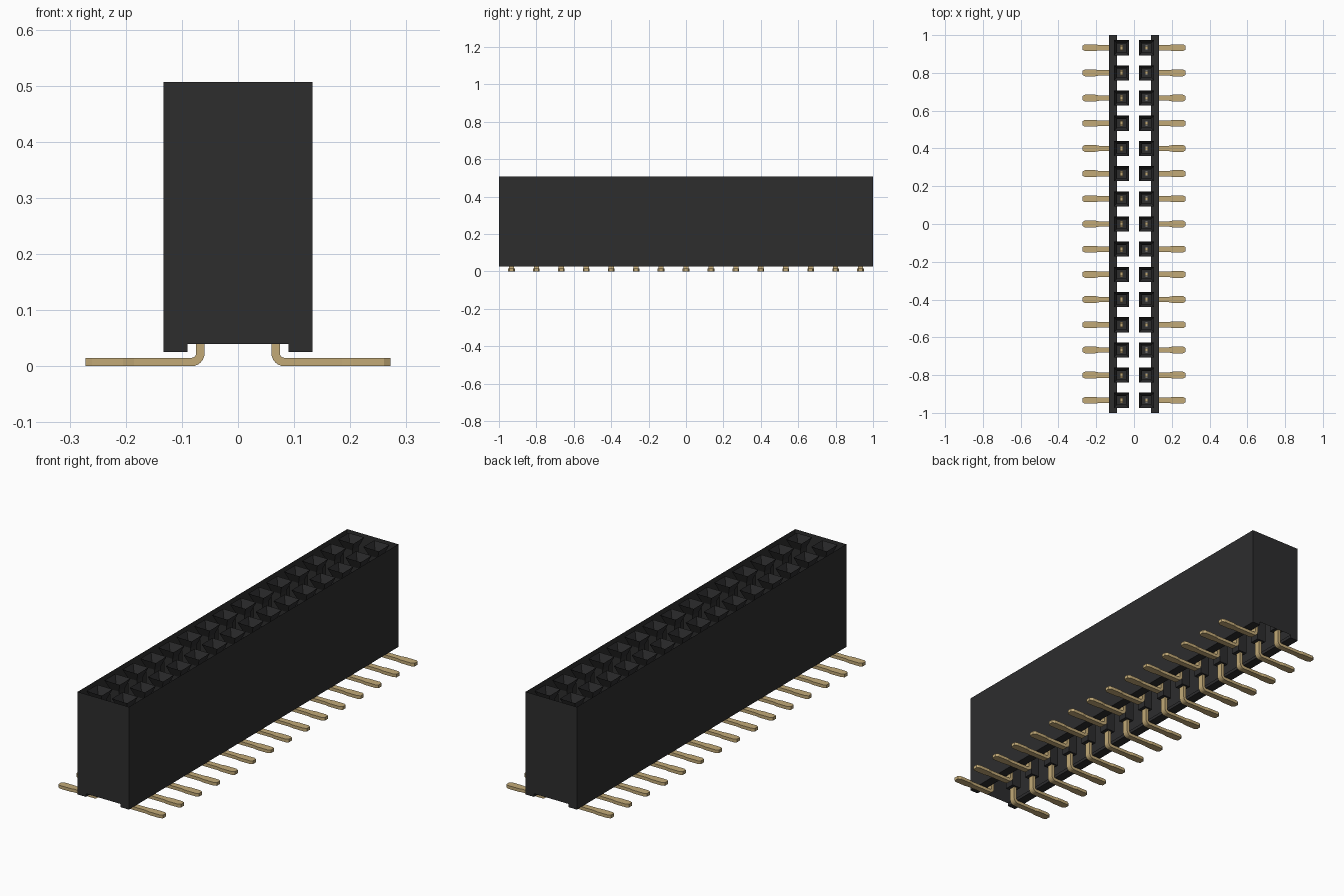
import bpy, bmesh, math
from mathutils import Vector

old = bpy.data.objects.get("Cube")
if old:
    bpy.data.objects.remove(old, do_unlink=True)

COUNT, PITCH, ROW_X = 15, 2 / 15, 0.066
TOP, BASE, FOOT = 0.507, 0.04, 0.025
FLOOR = 0.08


def material(name, rgb):
    m = bpy.data.materials.new(name)
    m.use_nodes = True
    m.diffuse_color = (*rgb, 1)
    b = m.node_tree.nodes["Principled BSDF"]
    b.inputs["Base Color"].default_value = (*rgb, 1)
    b.inputs["Roughness"].default_value = 0.6
    return m


black = material("black plastic", (0.026, 0.026, 0.027))
gold = material("gold plating", (0.54, 0.40, 0.185))
grey = material("grey metal", (0.45, 0.45, 0.45))


def finish(bm, name, mat, normals=True):
    if normals:
        bmesh.ops.recalc_face_normals(bm, faces=bm.faces[:])
    me = bpy.data.meshes.new(name)
    bm.to_mesh(me)
    bm.free()
    me.materials.append(mat)
    ob = bpy.data.objects.new(name, me)
    bpy.context.collection.objects.link(ob)
    return ob


def repeat(ob, mirror=True):
    # one unit per position along the connector, optionally both rows
    ob.location.y = -PITCH * (COUNT - 1) / 2
    if mirror:
        ob.modifiers.new("rows", 'MIRROR').use_axis = (True, False, False)
    a = ob.modifiers.new("positions", 'ARRAY')
    a.count = COUNT
    a.use_relative_offset = False
    a.use_constant_offset = True
    a.constant_offset_displace = (0, PITCH, 0)


def bridge(bm, a, b):
    n = len(a)
    for i in range(n):
        j = (i + 1) % n
        bm.faces.new((a[i], a[j], b[j], b[i]))


# Housing shell: end profile with two feet, open at the top and between the feet
bm = bmesh.new()
W, F = 0.133, 0.09
profile = [(-W, TOP), (-W, FOOT), (-F, FOOT), (-F, BASE),
           (F, BASE), (F, FOOT), (W, FOOT), (W, TOP)]
ends = [[bm.verts.new((x, y, z)) for x, z in profile] for y in (-1, 1)]
front, back = ends
bm.faces.new(front)
bm.faces.new(back[::-1])
for i in (0, 1, 2, 4, 5, 6):
    bm.faces.new((front[i + 1], front[i], back[i], back[i + 1]))
finish(bm, "housing", black)

# Socket pocket: chamfered mouth, straight walls and a floor
bm = bmesh.new()
rings = []
for half, z in ((0.04, TOP), (0.023, 0.465), (0.023, FLOOR)):
    rings.append([bm.verts.new((ROW_X + sx * half, sy * half, z))
                  for sx, sy in ((-1, -1), (1, -1), (1, 1), (-1, 1))])
bridge(bm, rings[0], rings[1])
bridge(bm, rings[1], rings[2])
bm.faces.new(rings[2])
repeat(finish(bm, "socket_pockets", black, False))

# Bent lead: flat strip swept from the tip, round the bend and up into the housing
T, R = 0.015, 0.016
path = [(0.272, T / 2, 0, -1, 0.011), (0.260, T / 2, 0, -1, 0.018),
        (0.205, T / 2, 0, -1, 0.018), (0.185, T / 2, 0, -1, 0.014)]
cx, cz = ROW_X + 0.001 + R, T / 2 + R
for k in range(7):
    a = math.radians(-90 - 15 * k)
    path.append((cx + R * math.cos(a), cz + R * math.sin(a),
                 math.cos(a), math.sin(a), 0.014))
path.append((ROW_X + 0.001, FLOOR + 0.02, -1, 0, 0.014))
bm = bmesh.new()
rings = []
for x, z, nx, nz, hw in path:
    c, n, s = Vector((x, 0, z)), Vector((nx, 0, nz)) * T / 2, Vector((0, hw, 0))
    rings.append([bm.verts.new(c + p) for p in (n + s, n - s, -n - s, -n + s)])
for a, b in zip(rings, rings[1:]):
    bridge(bm, a, b)
bm.faces.new(rings[0])
bm.faces.new(rings[-1])
repeat(finish(bm, "leads", gold))

# Contact prongs standing inside the pockets
for name, side, mat in (("right_contacts", -1, gold), ("left_contacts", 1, grey)):
    bm = bmesh.new()
    for sy in (-1, 1):
        cube = bmesh.ops.create_cube(bm, size=1)["verts"]
        bmesh.ops.scale(bm, vec=(0.014, 0.008, 0.43 - FLOOR), verts=cube)
        bmesh.ops.translate(bm, verts=cube,
                            vec=(side * ROW_X, sy * 0.011, (0.43 + FLOOR) / 2))
    repeat(finish(bm, name, mat), mirror=False)
